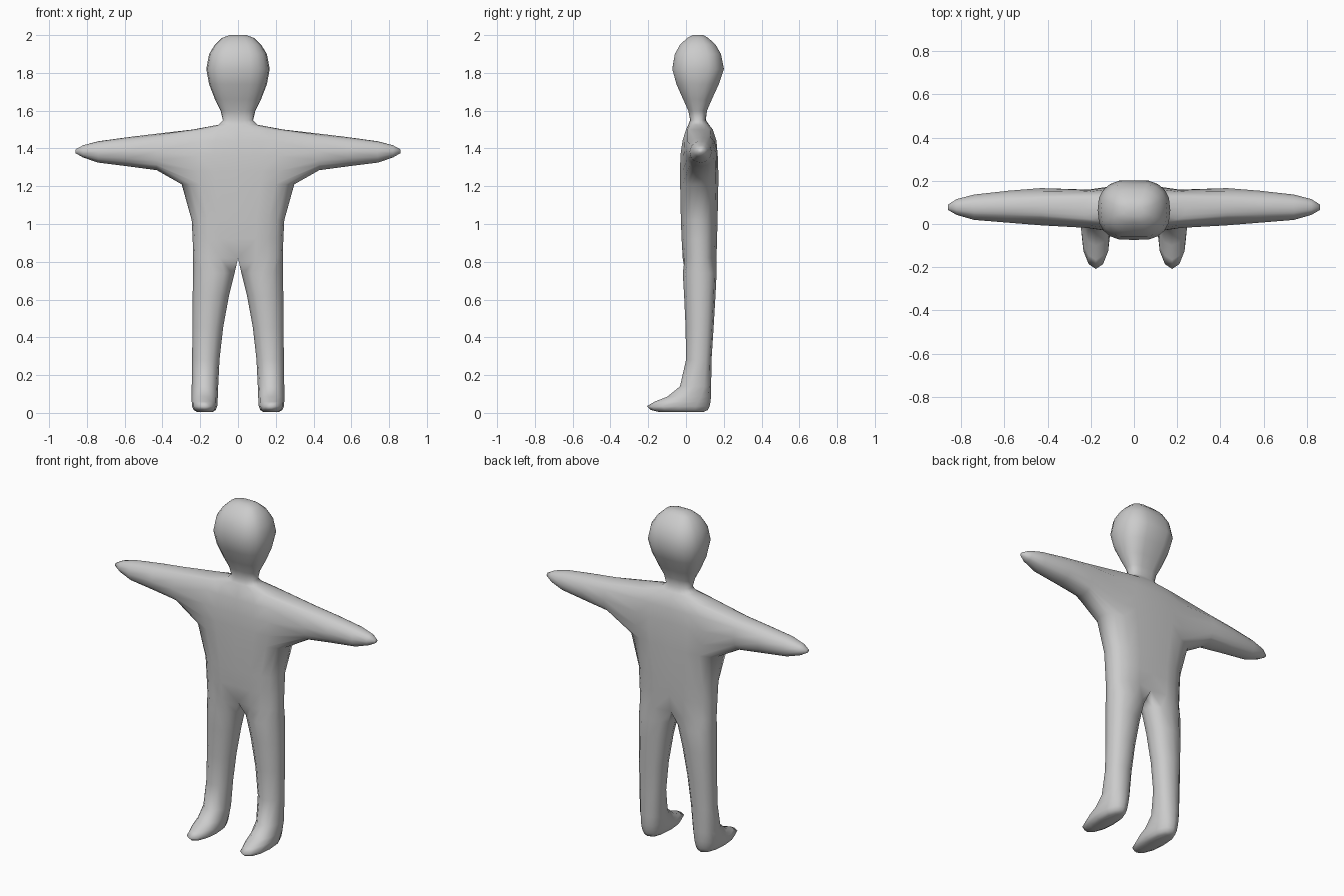
import bpy, bmesh
from math import sin, cos, pi, atan2, radians, copysign

if "Cube" in bpy.data.objects:
    bpy.data.objects.remove(bpy.data.objects["Cube"])

ANGLES = range(-150, 181, 30)          # 12 points around each section


def spow(v, p):
    return copysign(abs(v) ** p, v)


def leg_ring(bm, z, xi, xo, yf, yb, p=0.85):
    # closed rounded section of one leg
    cx, rx, cy, ry = (xi + xo) / 2, (xo - xi) / 2, (yf + yb) / 2, (yb - yf) / 2
    ring = []
    for t in ANGLES:
        a = radians(t)
        q = p if t > 0 else 1.0        # heel side is fuller than toe side
        ring.append(bm.verts.new((cx + rx * spow(cos(a), q), cy + ry * spow(sin(a), q), z)))
    return ring


def trunk_ring(bm, z, xo, yf, yb, groove, p=0.78):
    # half section whose inner points lie on the mirror plane
    cy, ry = (yf + yb) / 2, (yb - yf) / 2
    ring = []
    for t in ANGLES:
        if t == 180:
            co = (0, cy, z)
        else:
            a = radians(t * 0.6)
            x = 0 if abs(t) == 150 else xo * abs(cos(a)) ** p
            y = spow(sin(a), p) * (ry - (groove if x == 0 else 0))
            co = (x, cy + y, z)
        ring.append(bm.verts.new(co))
    return ring


def bridge(bm, a, b):
    n = len(a)
    return [bm.faces.new((a[i], a[(i + 1) % n], b[(i + 1) % n], b[i])) for i in range(n)]


bm = bmesh.new()
# foot and leg: z, inner x, outer x, front y, back y
legs = [(0.004, 0.135, 0.215, -0.14, 0.09), (0.015, 0.118, 0.235, -0.185, 0.115),
        (0.035, 0.11, 0.243, -0.208, 0.125), (0.06, 0.108, 0.245, -0.165, 0.13),
        (0.085, 0.107, 0.245, -0.10, 0.132), (0.14, 0.105, 0.245, -0.032, 0.133),
        (0.28, 0.098, 0.243, 0.0, 0.135), (0.45, 0.079, 0.241, -0.002, 0.146),
        (0.62, 0.048, 0.24, -0.01, 0.156), (0.74, 0.018, 0.238, -0.017, 0.162)]
# trunk, neck and head: z, outer x, front y, back y, midline groove
trunk = [(0.82, 0.237, -0.021, 0.165, 0.02), (0.92, 0.24, -0.027, 0.168, 0.013),
         (1.02, 0.245, -0.031, 0.171, 0.011), (1.21, 0.298, -0.035, 0.175, 0.01),
         (1.28, 0.32, -0.035, 0.175, 0.01), (1.36, 0.32, -0.034, 0.172, 0.01),
         (1.44, 0.3, -0.022, 0.165, 0.008), (1.5, 0.24, -0.003, 0.145, 0.004),
         (1.525, 0.105, 0.012, 0.122, 0.0), (1.55, 0.08, 0.022, 0.105, 0.0),
         (1.6, 0.092, 0.01, 0.113, 0.002), (1.66, 0.122, -0.018, 0.14, 0.004),
         (1.74, 0.153, -0.055, 0.178, 0.005), (1.82, 0.168, -0.078, 0.206, 0.005),
         (1.9, 0.153, -0.064, 0.19, 0.005), (1.95, 0.122, -0.035, 0.16, 0.004),
         (1.985, 0.085, 0.005, 0.12, 0.003), (2.0, 0.045, 0.035, 0.092, 0.0)]
rings = [leg_ring(bm, *s) for s in legs] + [trunk_ring(bm, *s) for s in trunk]
bm.faces.new(rings[0])
bm.faces.new(rings[-1])
hole = []
first = len(legs) + 3                  # arm socket spans four bands of the trunk
for k in range(len(rings) - 1):
    faces = bridge(bm, rings[k], rings[k + 1])
    if first <= k < first + 4:
        hole += faces[2:8]             # outer columns

# arm: grown from the border of the socket
lo, hi = 2, 8
border = [rings[first][i] for i in range(lo, hi + 1)]
border += [rings[k][hi] for k in range(first + 1, first + 4)]
border += [rings[first + 4][i] for i in range(hi, lo - 1, -1)]
border += [rings[k][lo] for k in range(first + 3, first, -1)]
bmesh.ops.delete(bm, geom=hole, context='FACES')
zc, yc = 1.355, 0.07
thetas = [atan2((v.co.z - zc) / 0.145, (v.co.y - yc) / 0.09) for v in border]
# x, bottom z, top z, front y, back y
arms = [(0.43, 1.285, 1.478, -0.006, 0.166), (0.58, 1.305, 1.46, 0.006, 0.154),
        (0.74, 1.325, 1.438, 0.019, 0.136), (0.82, 1.352, 1.417, 0.042, 0.115),
        (0.86, 1.375, 1.395, 0.065, 0.09)]
prev = border
for x, z0, z1, y0, y1 in arms:
    ring = [bm.verts.new((x, (y0 + y1) / 2 + (y1 - y0) / 2 * cos(t),
                          (z0 + z1) / 2 + (z1 - z0) / 2 * sin(t))) for t in thetas]
    bridge(bm, prev, ring)
    prev = ring
bm.faces.new(prev)

# open the mirror plane, then tidy
flat = [f for f in bm.faces if all(abs(v.co.x) < 1e-6 for v in f.verts)]
bmesh.ops.delete(bm, geom=flat, context='FACES')
loose = [v for v in bm.verts if not v.link_faces]
bmesh.ops.delete(bm, geom=loose, context='VERTS')
# mirrored half
geom = bm.verts[:] + bm.edges[:] + bm.faces[:]
bmesh.ops.mirror(bm, geom=geom, axis='X', merge_dist=1e-4)
bmesh.ops.remove_doubles(bm, verts=bm.verts[:], dist=1e-4)
bmesh.ops.recalc_face_normals(bm, faces=bm.faces[:])
for f in bm.faces:
    f.smooth = True

mesh = bpy.data.meshes.new("body")
bm.to_mesh(mesh)
bm.free()
body = bpy.data.objects.new("body", mesh)
bpy.context.collection.objects.link(body)
mat = bpy.data.materials.new("light grey")
mat.diffuse_color = (0.6, 0.6, 0.6, 1)
mat.use_nodes = True
mat.node_tree.nodes["Principled BSDF"].inputs["Base Color"].default_value = mat.diffuse_color
mesh.materials.append(mat)
